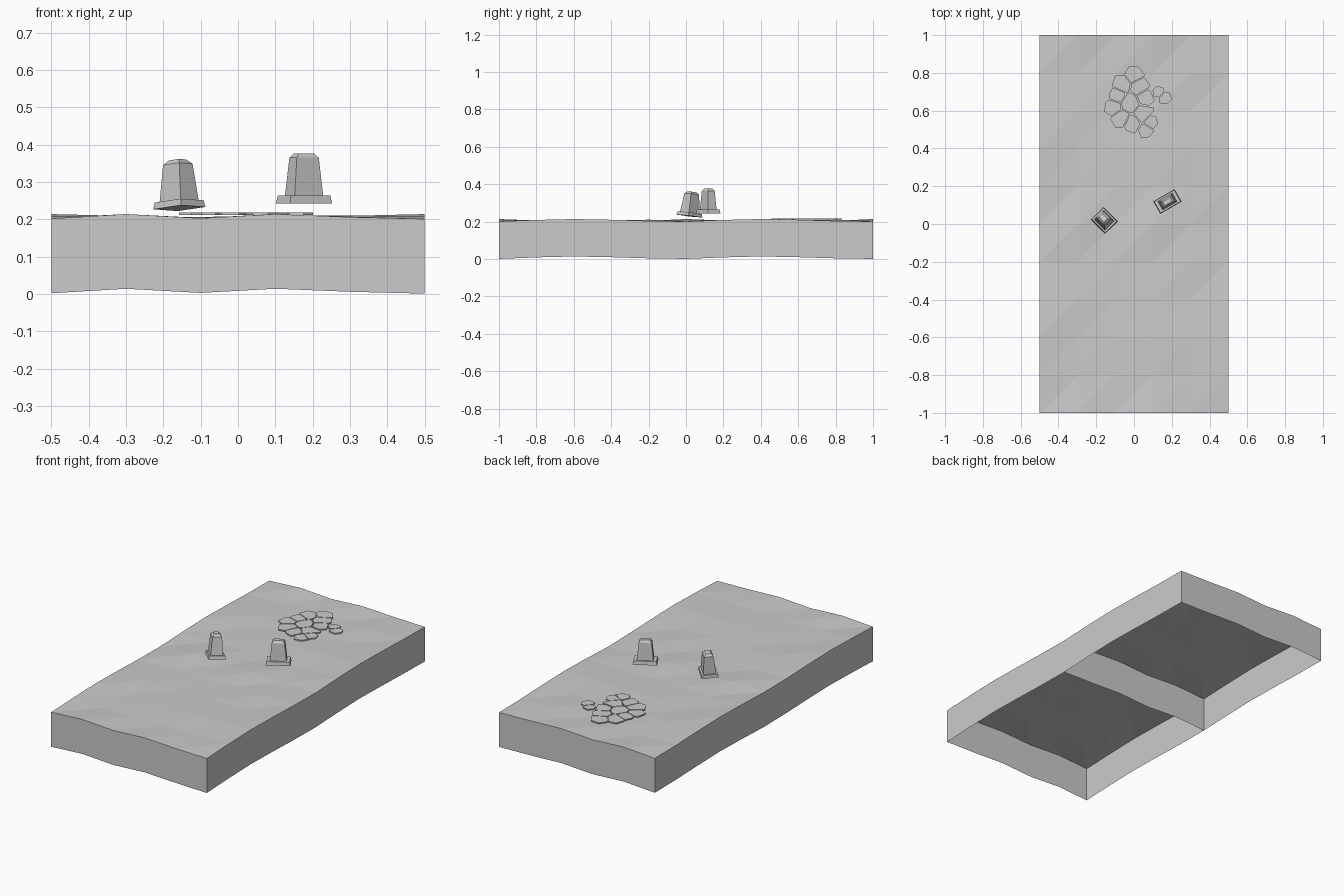
import bpy, random
from math import radians, cos, sin, tau
from mathutils import Vector, Euler

if "Cube" in bpy.data.objects:
    bpy.data.objects.remove(bpy.data.objects["Cube"])

random.seed(4)


def make(name, verts, faces):
    me = bpy.data.meshes.new(name)
    me.from_pydata(verts, [], faces)
    me.update()
    ob = bpy.data.objects.new(name, me)
    bpy.context.collection.objects.link(ob)
    return ob


# Ground tile: uneven triangulated top with skirt walls, open underneath
N, DEPTH = 6, 0.2
X_EDGE = [.002, .014, .003, .014, .006, .001]
Y_EDGE = [.002, .009, .014, .010, .004, .002]
heights = {}
for j in range(N):
    for i in range(N):
        if j in (0, N - 1):
            h = X_EDGE[i]
        elif i in (0, N - 1):
            h = Y_EDGE[j]
        else:
            h = random.uniform(.003, .011)
        heights[i, j] = DEPTH + h


def ground_tile(name, y0):
    verts = [(-.5 + .2 * i, y0 + .2 * j, heights[i, j]) for j in range(N) for i in range(N)]
    faces = []
    for j in range(N - 1):
        for i in range(N - 1):
            a = j * N + i
            faces += [(a, a + 1, a + N + 1), (a, a + N + 1, a + N)]
    last = N - 1
    rim = ([(i, 0) for i in range(last)] + [(last, j) for j in range(last)]
           + [(i, last) for i in range(last, 0, -1)] + [(0, j) for j in range(last, 0, -1)])
    top = [j * N + i for i, j in rim]
    base = len(verts)
    verts += [(verts[t][0], verts[t][1], verts[t][2] - DEPTH) for t in top]
    n = len(rim)
    for k in range(n):
        m = (k + 1) % n
        faces.append((top[m], top[k], base + k, base + m))
    make(name, verts, faces)


ground_tile("ground_front", -1)
ground_tile("ground_back", 0)


# Stone posts: stacked rectangular rings (half x, half y, z)
def post(name, rings, loc, rot):
    verts, faces = [], [(3, 2, 1, 0)]
    for hx, hy, z in rings:
        verts += [(-hx, -hy, z), (hx, -hy, z), (hx, hy, z), (-hx, hy, z)]
    for r in range(len(rings) - 1):
        for k in range(4):
            m = (k + 1) % 4
            faces.append((4 * r + k, 4 * r + m, 4 * r + 4 + m, 4 * r + 4 + k))
    t = len(verts) - 4
    faces.append((t, t + 1, t + 2, t + 3))
    ob = make(name, verts, faces)
    ob.location = loc
    ob.rotation_euler = Euler([radians(a) for a in rot])


post("right_post",
     [(.065, .038, 0), (.061, .035, .021), (.044, .026, .021), (.034, .020, .122), (.023, .012, .134)],
     (.177, .119, .243), (0, 0, 30))
post("left_post",
     [(.053, .046, 0), (.050, .043, .018), (.040, .034, .018), (.031, .025, .118), (.019, .014, .130)],
     (-.157, .018, .230), (-3, -6, -45))


# Cobble patch: cells around seeds, cut by their neighbours with a thin gap
def clip(poly, point, normal):
    out = []
    for k, p in enumerate(poly):
        q = poly[(k + 1) % len(poly)]
        dp, dq = (p - point).dot(normal), (q - point).dot(normal)
        if dp <= 0:
            out.append(p)
        if dp * dq < 0:
            out.append(p.lerp(q, dp / (dp - dq)))
    return out


seeds = [Vector(s) for s in [
    (0, .79), (-.065, .74), (-.09, .68), (-.11, .62), (-.025, .64), (.03, .73), (.065, .67),
    (.05, .58), (-.07, .56), (-.01, .53), (.13, .70), (.165, .67), (.09, .54), (.06, .495)]]
radii = [.055, .055, .05, .05, .075, .06, .05, .075, .055, .05, .035, .04, .045, .045]
LOW, HIGH, GAP = .211, .218, .004
for s, (c, r) in enumerate(zip(seeds, radii)):
    turn = random.uniform(0, tau)
    poly = [c + Vector((cos(turn + tau * k / 6), sin(turn + tau * k / 6))) * r * random.uniform(.85, 1.1)
            for k in range(6)]
    for o in seeds:
        if o is not c:
            d = (o - c).normalized()
            poly = clip(poly, (c + o) / 2 - d * GAP / 2, d)
    n = len(poly)
    verts = [(p.x, p.y, z) for z in (LOW, HIGH) for p in poly]
    faces = [tuple(range(n - 1, -1, -1)), tuple(range(n, 2 * n))]
    faces += [(k, (k + 1) % n, n + (k + 1) % n, n + k) for k in range(n)]
    make(f"cobble_{s + 1}", verts, faces)
